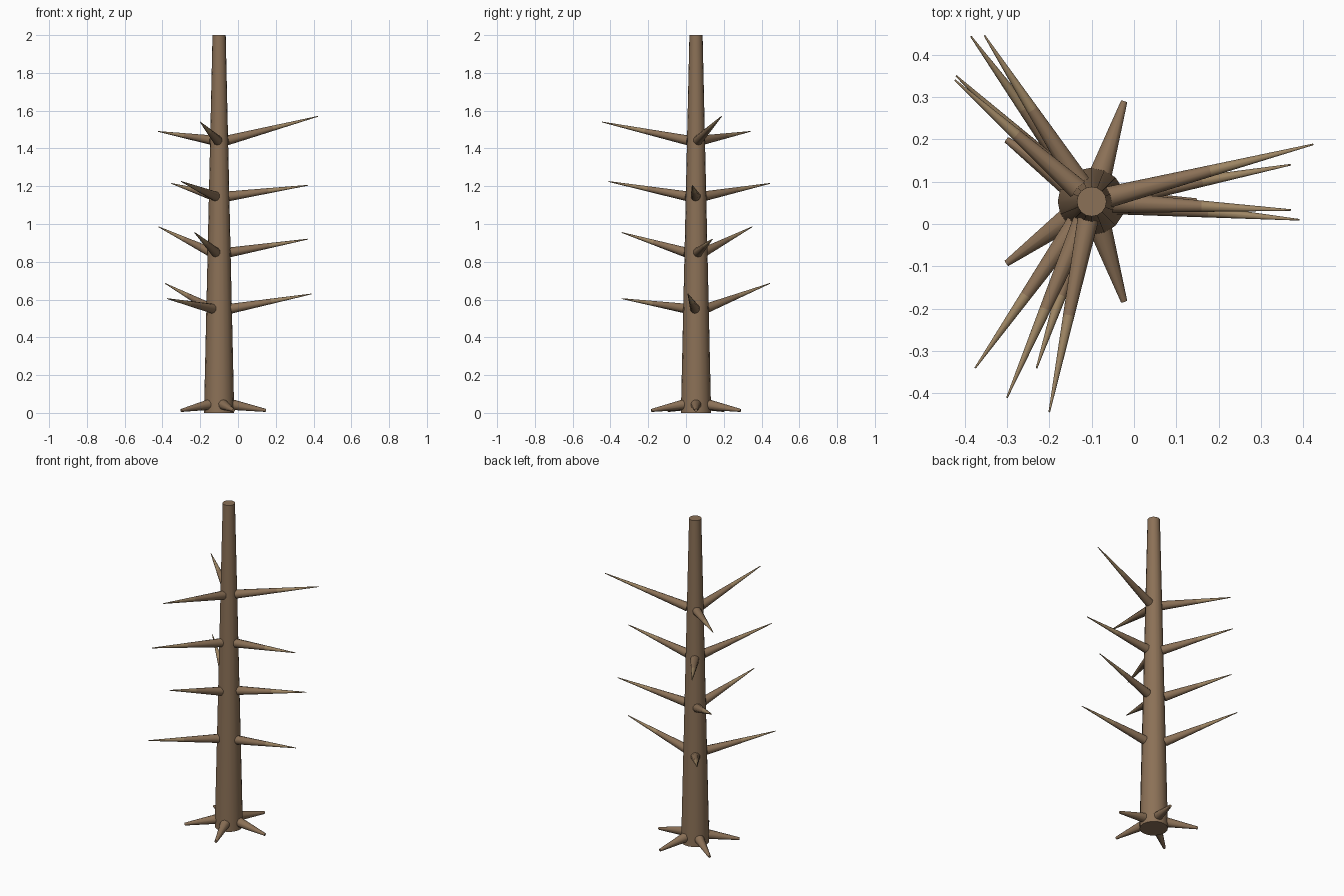
import bpy
from math import cos, sin, radians
from mathutils import Vector

if "Cube" in bpy.data.objects:
    bpy.data.objects.remove(bpy.data.objects["Cube"])

CX, CY, HEIGHT = -0.10, 0.053, 2.0
R_BOTTOM, R_TOP = 0.08, 0.035


def material(name, color):
    m = bpy.data.materials.new(name)
    m.diffuse_color = (*color, 1)
    m.use_nodes = True
    m.node_tree.nodes["Principled BSDF"].inputs["Base Color"].default_value = m.diffuse_color
    return m


bark = material("bark", (0.26, 0.165, 0.095))
twig = material("twig_bark", (0.34, 0.235, 0.125))


def taper(name, a, b, r1, r2, sides, mat):
    """Tapered cylinder from point a to point b."""
    a, b = Vector(a), Vector(b)
    d = b - a
    bpy.ops.mesh.primitive_cone_add(vertices=sides, radius1=r1, radius2=r2,
                                    depth=d.length, location=(a + b) / 2)
    ob = bpy.context.object
    ob.name = name
    ob.rotation_euler = d.to_track_quat('Z', 'Y').to_euler()
    ob.data.materials.append(mat)
    bpy.ops.object.shade_smooth_by_angle(angle=radians(50))
    return ob


# Trunk
taper("trunk", (CX, CY, 0), (CX, CY, HEIGHT), R_BOTTOM, R_TOP, 16, bark)

# Branches: base height, then the three tips of that tier
tiers = [
    (0.552, [(0.39, 0.01, 0.63), (-0.385, 0.443, 0.685), (-0.375, -0.34, 0.605)]),
    (0.85, [(0.37, 0.14, 0.92), (-0.42, 0.35, 0.985), (-0.23, -0.34, 0.955)]),
    (1.147, [(0.37, 0.033, 1.205), (-0.353, 0.445, 1.215), (-0.30, -0.41, 1.225)]),
    (1.443, [(0.423, 0.188, 1.57), (-0.423, 0.34, 1.49), (-0.20, -0.444, 1.54)]),
]
for t, (z, tips) in enumerate(tiers, 1):
    r = R_BOTTOM + (R_TOP - R_BOTTOM) * z / HEIGHT
    for n, tip in enumerate(tips, 1):
        tip = Vector(tip)
        out = Vector((tip.x - CX, tip.y - CY, 0)).normalized()
        start = Vector((CX, CY, z)) + out * r * 0.95
        mid = start.lerp(tip, 0.5)
        taper(f"branch_{t}_{n}", start, mid, 0.026, 0.014, 10, bark)
        taper(f"branch_tip_{t}_{n}", mid, tip, 0.014, 0.002, 10, twig)

# Roots spread around the foot
for i in range(5):
    a = radians(72 * i)
    at = lambda r, z: (CX + r * cos(a), CY + r * sin(a), z)
    taper(f"root_{i + 1}", at(0.06, 0.045), at(0.248, 0.013), 0.029, 0.008, 10, bark)
